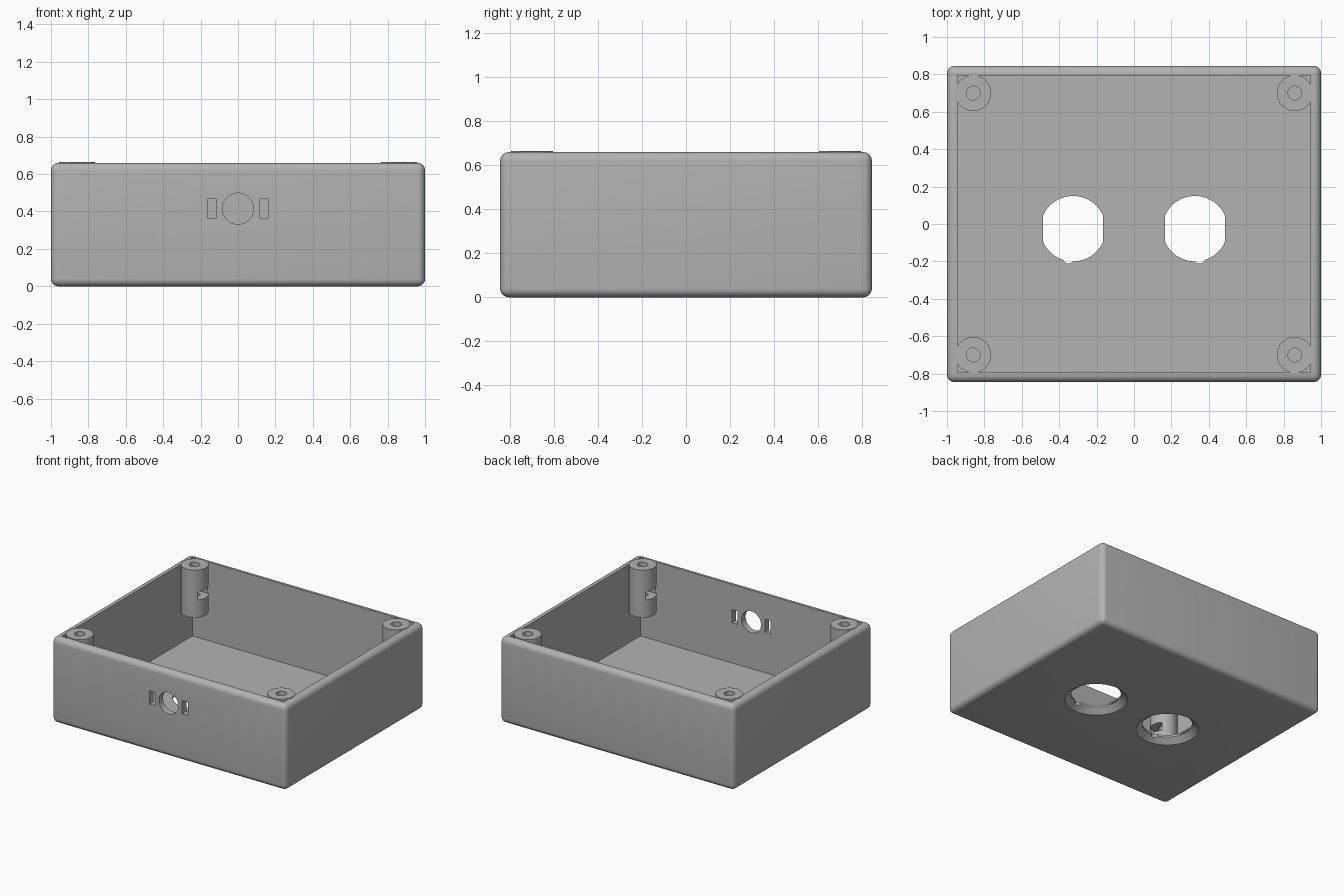
import bpy, bmesh, math
from mathutils import Matrix

if "Cube" in bpy.data.objects:
    bpy.data.objects.remove(bpy.data.objects["Cube"])

W, D, H = 1.0, 0.845, 0.66            # half width, half depth, wall height
IW, ID, FLOOR = 0.945, 0.795, 0.055   # cavity half sizes and floor height

grey = bpy.data.materials.new("light_grey")
grey.diffuse_color = (0.45, 0.45, 0.45, 1)
grey.use_nodes = True
grey.node_tree.nodes["Principled BSDF"].inputs["Base Color"].default_value = grey.diffuse_color


def make(name, bm):
    bmesh.ops.recalc_face_normals(bm, faces=bm.faces)
    mesh = bpy.data.meshes.new(name)
    bm.to_mesh(mesh)
    bm.free()
    mesh.materials.append(grey)
    ob = bpy.data.objects.new(name, mesh)
    bpy.context.collection.objects.link(ob)
    return ob


def box(name, lo, hi, bevel=0):
    bm = bmesh.new()
    bmesh.ops.create_cube(bm, size=1)
    for v in bm.verts:
        v.co = [a + (b - a) * (c + 0.5) for a, b, c in zip(lo, hi, v.co)]
    if bevel:
        bmesh.ops.bevel(bm, geom=bm.edges[:], offset=bevel, segments=6,
                        profile=0.5, affect='EDGES')
    return make(name, bm)


def tube(name, x, y, z0, z1, r0, r1=None, clip=None, along_y=False):
    """Vertical (or y-aligned) round solid; clip flattens its sides in x."""
    bm = bmesh.new()
    bmesh.ops.create_cone(bm, cap_ends=True, segments=64, radius1=r0,
                          radius2=r0 if r1 is None else r1, depth=z1 - z0)
    if clip:
        for s in (-1, 1):
            cut = bmesh.ops.bisect_plane(
                bm, geom=bm.verts[:] + bm.edges[:] + bm.faces[:],
                plane_co=(s * clip, 0, 0), plane_no=(s, 0, 0), clear_outer=True)
            rim = [e for e in cut['geom_cut'] if isinstance(e, bmesh.types.BMEdge)]
            bmesh.ops.edgeloop_fill(bm, edges=rim)
    if along_y:
        bm.transform(Matrix.Rotation(math.pi / 2, 4, 'X'))
        bm.transform(Matrix.Translation((x, (z0 + z1) / 2, y)))
    else:
        bm.transform(Matrix.Translation((x, y, (z0 + z1) / 2)))
    return make(name, bm)


def combine(target, tool, op='DIFFERENCE'):
    mod = target.modifiers.new(op.lower(), 'BOOLEAN')
    mod.operation, mod.object, mod.solver = op, tool, 'EXACT'
    bpy.context.view_layer.objects.active = target
    bpy.ops.object.modifier_apply(modifier=mod.name)
    bpy.data.objects.remove(tool)


# Open case with rounded outer edges
case = box("case", (-W, -D, 0), (W, D, H), 0.04)
combine(case, box("cavity", (-IW, -ID, FLOOR), (IW, ID, 1)))

# Corner screw bosses with a nut slot open towards the middle
for sx in (-1, 1):
    for sy in (-1, 1):
        x, y = sx * 0.86, sy * 0.70
        combine(case, tube("screw_boss", x, y, 0.30, H + 0.005, 0.096), 'UNION')
        combine(case, tube("screw_hole", x, y, 0.36, 0.8, 0.037))
        xs = sorted((x + sx * 0.06, x - sx * 0.12))
        combine(case, box("nut_slot", (xs[0], y - 0.065, 0.435),
                          (xs[1], y + 0.065, 0.50)))

# Keyed, countersunk openings in the floor
for s in (-1, 1):
    combine(case, tube("floor_hole", s * 0.326, -0.025, -0.1, 0.12, 0.175, clip=0.16))
    combine(case, tube("key_notch", s * 0.35, -0.182, -0.1, 0.12, 0.03))
    combine(case, tube("countersink", s * 0.326, -0.025, -0.01, 0.042, 0.23, 0.172))

# Round opening and two slots in the front wall
combine(case, tube("front_hole", 0, 0.415, -0.9, -0.7, 0.083, along_y=True))
for s in (-1, 1):
    combine(case, box("front_slot", (s * 0.14 - 0.024, -0.9, 0.365),
                      (s * 0.14 + 0.024, -0.7, 0.467)))

# Smooth rounding, sharp cut edges
bpy.ops.object.select_all(action='DESELECT')
case.select_set(True)
bpy.context.view_layer.objects.active = case
bpy.ops.object.shade_smooth_by_angle(angle=math.radians(30))
